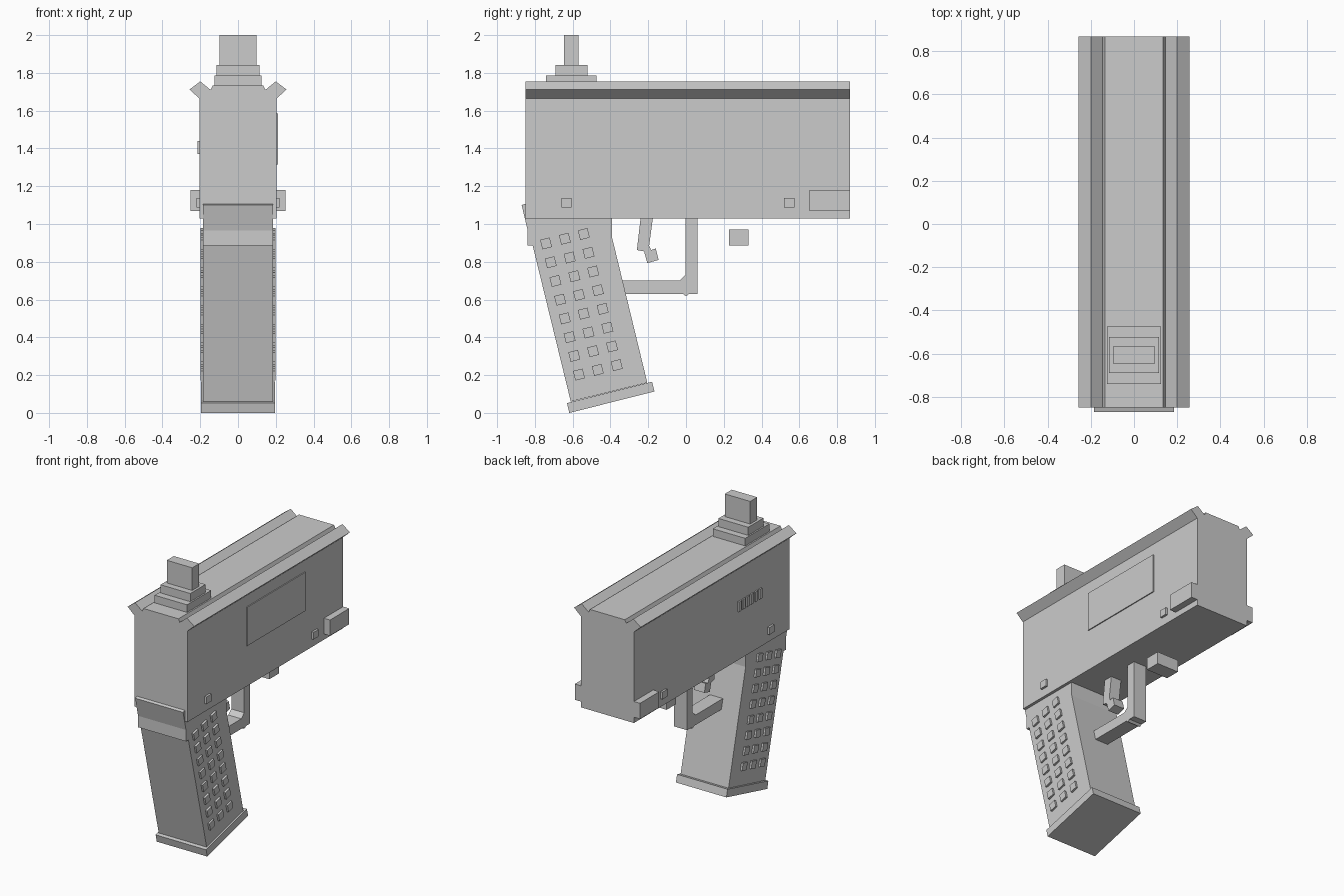
import bpy, bmesh, math
from mathutils import Matrix, Vector

if "Cube" in bpy.data.objects:
    bpy.data.objects.remove(bpy.data.objects["Cube"])

grey = bpy.data.materials.new("plain grey")
grey.diffuse_color = (0.6, 0.6, 0.6, 1)
grey.use_nodes = True
grey.node_tree.nodes["Principled BSDF"].inputs["Base Color"].default_value = grey.diffuse_color


def finish(name, bm):
    bmesh.ops.recalc_face_normals(bm, faces=bm.faces[:])
    me = bpy.data.meshes.new(name)
    bm.to_mesh(me)
    bm.free()
    me.materials.append(grey)
    ob = bpy.data.objects.new(name, me)
    bpy.context.collection.objects.link(ob)
    return ob


def add_box(bm, x0, x1, y0, y1, z0, z1, tilt=0.0):
    c = Vector(((x0 + x1) / 2, (y0 + y1) / 2, (z0 + z1) / 2))
    m = (Matrix.Translation(c) @ Matrix.Rotation(tilt, 4, 'X')
         @ Matrix.Diagonal((x1 - x0, y1 - y0, z1 - z0, 1)))
    bmesh.ops.create_cube(bm, size=1, matrix=m)


def box(name, *dims):
    bm = bmesh.new()
    add_box(bm, *dims)
    return finish(name, bm)


def prism(name, pts, a, b, axis='X'):
    """Extrude a profile from a to b; points are (y, z) along X or (x, z) along Y."""
    bm = bmesh.new()
    if axis == 'X':
        vs = [bm.verts.new((a, p, q)) for p, q in pts]
        move = (b - a, 0, 0)
    else:
        vs = [bm.verts.new((p, a, q)) for p, q in pts]
        move = (0, b - a, 0)
    f = bm.faces.new(vs)
    r = bmesh.ops.extrude_face_region(bm, geom=[f], use_keep_orig=True)
    bmesh.ops.translate(bm, vec=move,
                        verts=[g for g in r['geom'] if isinstance(g, bmesh.types.BMVert)])
    return finish(name, bm)


# Receiver with flared rails along the top edges
half = [(0.205, 1.03), (0.205, 1.665), (0.257, 1.712), (0.2, 1.755),
        (0.145, 1.71), (0.135, 1.732)]
prism("receiver", half + [(-x, z) for x, z in reversed(half)], -0.85, 0.867, 'Y')

# Stepped sight
box("sight_base", -0.125, 0.125, -0.74, -0.475, 1.72, 1.785)
box("sight_step", -0.115, 0.115, -0.69, -0.522, 1.785, 1.842)
box("sight_post", -0.098, 0.098, -0.645, -0.568, 1.842, 2.0)

# Side pins and muzzle side blocks, both sides
bm_pins, bm_blocks = bmesh.new(), bmesh.new()
for s in (-1, 1):
    for y in (-0.633, 0.547):
        add_box(bm_pins, min(s * .2, s * .22), max(s * .2, s * .22),
                y - .027, y + .027, 1.087, 1.137)
    add_box(bm_blocks, min(s * .2, s * .252), max(s * .2, s * .252),
            0.655, 0.867, 1.07, 1.18)
finish("side_pins", bm_pins)
finish("side_blocks", bm_blocks)

# Raised cover on the right, slats on the left
box("side_cover", 0.2, 0.212, -0.20, 0.44, 1.315, 1.585)
bm = bmesh.new()
for i in range(6):
    y = -0.535 + i * 0.046
    add_box(bm, -0.215, -0.2, y, y + 0.028, 1.37, 1.44)
finish("vent_slats", bm)

# Slanted grip, tail and base plate
prism("grip", [(-0.61, 0.06), (-0.205, 0.16), (-0.393, 0.935), (-0.393, 1.03),
               (-0.838, 1.03), (-0.82, 0.92)], -0.185, 0.185)
prism("grip_tail", [(-0.87, 1.10), (-0.846, 1.108), (-0.825, 1.03), (-0.80, 0.885),
                    (-0.838, 0.885), (-0.838, 0.965)], -0.185, 0.185)
prism("grip_base", [(-0.63, 0.052), (-0.18, 0.165), (-0.167, 0.113), (-0.618, 0.0)],
      -0.195, 0.195)

# Grip studs: three columns of eight on each side
bm = bmesh.new()
for s in (-1, 1):
    for r in range(8):
        for c in range(3):
            y = -0.741 + c * 0.1 + r * 0.0249
            z = 0.897 + c * 0.025 - r * 0.0992
            add_box(bm, s * .188 - .01, s * .188 + .01,
                    y - .026, y + .026, z - .026, z + .026, math.atan(0.25))
finish("grip_studs", bm)

# Trigger, guard and the separate lug below the body
prism("trigger", [(-0.24, 1.035), (-0.175, 1.035), (-0.195, 0.885), (-0.185, 0.862),
                  (-0.16, 0.87), (-0.145, 0.81), (-0.205, 0.793), (-0.222, 0.855),
                  (-0.26, 0.862)], -0.04, 0.04)
prism("trigger_guard", [(-0.35, 0.63), (-0.015, 0.63), (0.0, 0.617), (0.015, 0.63),
                        (0.06, 0.63), (0.06, 1.035), (-0.003, 1.035), (-0.003, 0.73),
                        (-0.035, 0.70), (-0.35, 0.70)], -0.05, 0.05)
box("lower_lug", -0.083, 0.083, 0.227, 0.332, 0.885, 0.97)
